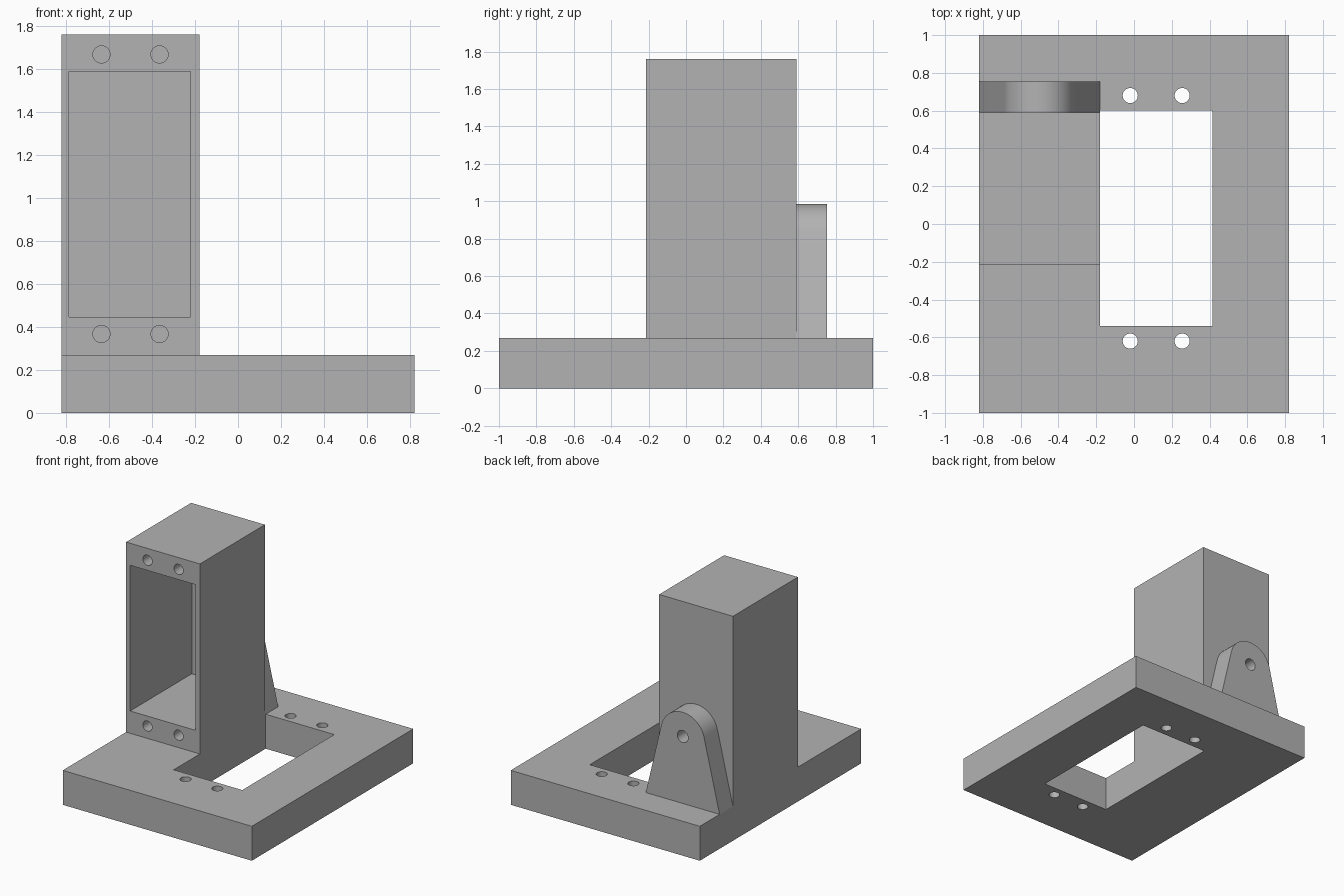
import bpy, bmesh
from math import atan2, acos, cos, sin, pi, hypot, radians
from mathutils import Matrix, Vector

cube = bpy.data.objects.get("Cube")
if cube:
    bpy.data.objects.remove(cube, do_unlink=True)

grey = bpy.data.materials.new("light_grey")
grey.use_nodes = True
colour = (0.45, 0.45, 0.45, 1)
grey.diffuse_color = colour
grey.node_tree.nodes["Principled BSDF"].inputs["Base Color"].default_value = colour


def finish(name, bm):
    bmesh.ops.recalc_face_normals(bm, faces=bm.faces)
    mesh = bpy.data.meshes.new(name)
    bm.to_mesh(mesh)
    bm.free()
    mesh.materials.append(grey)
    obj = bpy.data.objects.new(name, mesh)
    bpy.context.collection.objects.link(obj)
    return obj


def box(name, low, high):
    bm = bmesh.new()
    low, high = Vector(low), Vector(high)
    size = Matrix.Diagonal((*(high - low), 1))
    bmesh.ops.create_cube(bm, size=1, matrix=Matrix.Translation((low + high) / 2) @ size)
    return finish(name, bm)


def drill(centre, radius, length, along_y=False):
    """Round cutter centred on a point, along z or y."""
    bm = bmesh.new()
    turn = Matrix.Rotation(pi / 2 if along_y else 0, 4, "X")
    bmesh.ops.create_cone(bm, cap_ends=True, segments=32, radius1=radius, radius2=radius,
                          depth=length, matrix=Matrix.Translation(centre) @ turn)
    return finish("drill", bm)


def activate(obj):
    bpy.ops.object.select_all(action="DESELECT")
    obj.select_set(True)
    bpy.context.view_layer.objects.active = obj


def cut(obj, cutters):
    activate(obj)
    for cutter in cutters:
        cutter.hide_render = True
        mod = obj.modifiers.new("cut", "BOOLEAN")
        mod.operation, mod.solver, mod.object = "DIFFERENCE", "EXACT", cutter
        bpy.ops.object.modifier_apply(modifier=mod.name)
        bpy.data.objects.remove(cutter, do_unlink=True)
    bpy.ops.object.shade_smooth_by_angle(angle=radians(30))


LEFT, RIGHT, BACK = -0.82, -0.18, 0.59
BASE_TOP, TOWER_TOP = 0.27, 1.76

# Base plate with a window and four through holes
base = box("base_plate", (LEFT, -1, 0), (-LEFT, 1, BASE_TOP))
cut(base, [box("window", (RIGHT, -0.54, -0.1), (0.415, 0.6, 0.5))]
    + [drill((x, y, 0.13), 0.04, 0.6) for x in (-0.02, 0.255) for y in (-0.62, 0.68)])

# Hollow tower, open at the front, with four blind screw holes
tower = box("tower", (LEFT, -0.215, BASE_TOP), (RIGHT, BACK, TOWER_TOP))
cut(tower, [box("pocket", (-0.785, -0.5, 0.445), (-0.22, 0.55, 1.587))]
    + [drill((x, -0.2, z), 0.04, 0.6, True) for x in (-0.635, -0.365) for z in (0.367, 1.667)])

# Rear pivot lug: round top with sides tangent to it
cx, cz, radius = (LEFT + RIGHT) / 2, 0.795, 0.19
dx, dz = RIGHT - cx, BASE_TOP - cz
start = atan2(dz, dx) + acos(radius / hypot(dx, dz))
steps = 32
outline = [(LEFT, BASE_TOP), (RIGHT, BASE_TOP)]
for i in range(steps + 1):
    a = start + (pi - 2 * start) * i / steps
    outline.append((cx + radius * cos(a), cz + radius * sin(a)))
bm = bmesh.new()
face = bm.faces.new([bm.verts.new((x, BACK, z)) for x, z in outline])
side = bmesh.ops.extrude_face_region(bm, geom=[face])["geom"]
bmesh.ops.translate(bm, vec=(0, 0.165, 0),
                    verts=[v for v in side if isinstance(v, bmesh.types.BMVert)])
lug = finish("pivot_lug", bm)
cut(lug, [drill((cx, 0.67, cz), 0.047, 0.4, True)])
